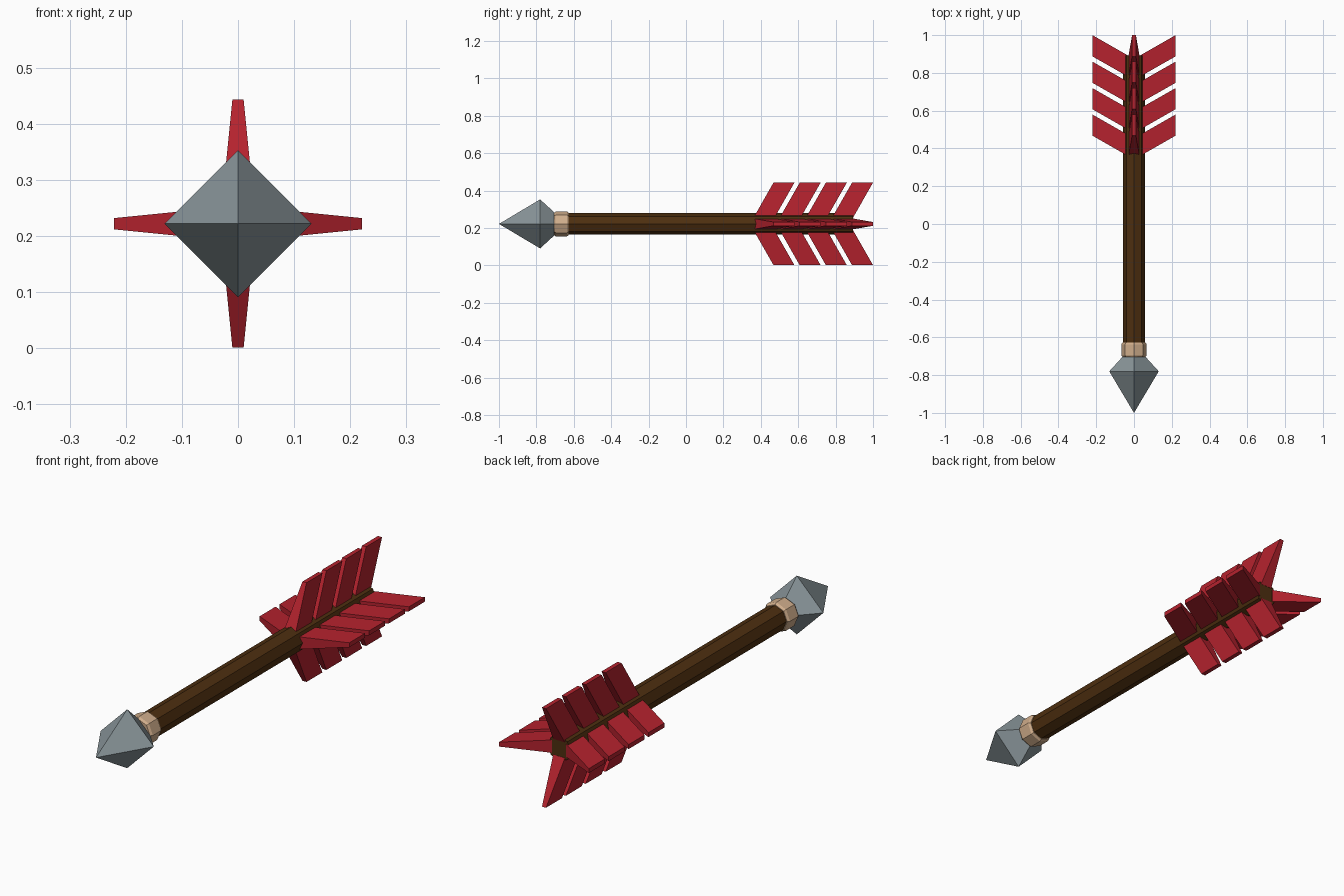
import bpy, bmesh, math
from mathutils import Matrix, Vector

if "Cube" in bpy.data.objects:
    bpy.data.objects.remove(bpy.data.objects["Cube"])

CZ = 0.222  # height of the arrow's axis


def material(name, rgb):
    m = bpy.data.materials.new(name)
    m.diffuse_color = (*rgb, 1)
    m.use_nodes = True
    m.node_tree.nodes["Principled BSDF"].inputs["Base Color"].default_value = m.diffuse_color
    return m


GREY = material("steel grey", (0.25, 0.30, 0.32))
TAN = material("binding tan", (0.63, 0.42, 0.26))
BROWN = material("wood brown", (0.075, 0.028, 0.005))
RED = material("feather red", (0.46, 0.016, 0.027))


def finish(name, bm, mat):
    bmesh.ops.recalc_face_normals(bm, faces=bm.faces)
    me = bpy.data.meshes.new(name)
    bm.to_mesh(me)
    bm.free()
    me.materials.append(mat)
    ob = bpy.data.objects.new(name, me)
    ob.location.z = CZ
    bpy.context.collection.objects.link(ob)
    return ob


def lathe(name, profile, sides, mat):
    """Faceted solid along y from (y, radius) pairs; radius 0 makes a tip."""
    bm = bmesh.new()
    rings = []
    for y, r in profile:
        if r == 0:
            rings.append([bm.verts.new((0, y, 0))] * sides)
        else:
            rings.append([bm.verts.new((r * math.cos(2 * math.pi * i / sides), y,
                                        r * math.sin(2 * math.pi * i / sides)))
                          for i in range(sides)])
    for a, b in zip(rings, rings[1:]):
        for i in range(sides):
            j = (i + 1) % sides
            bm.faces.new(list(dict.fromkeys((a[i], a[j], b[j], b[i]))))
    for ring in (rings[0], rings[-1]):
        if ring[0] is not ring[1]:
            bm.faces.new(ring)
    return finish(name, bm, mat)


# Head, binding and shaft
lathe("arrow_head", [(-1.0, 0), (-0.78, 0.131), (-0.70, 0.058)], 4, GREY)
lathe("binding", [(-0.705, 0.06), (-0.695, 0.067), (-0.637, 0.067), (-0.627, 0.06)], 8, TAN)
lathe("shaft", [(-0.70, 0.057), (0.893, 0.057)], 8, BROWN)

# Fletching: four swept, tapered vanes on each of four sides
R_IN, R_OUT, SWEEP, WIDTH = 0.035, 0.221, 0.57, 0.112
bm = bmesh.new()
for side in range(4):
    turn = Matrix.Rotation(side * math.pi / 2, 3, 'Y')
    for k in range(4):
        tip = 1.0 - 0.14 * k
        ends = []
        for r in (R_IN, R_OUT):
            back = tip - (R_OUT - r) * SWEEP
            t = 0.010 + (R_OUT - r) * 0.1  # half thickness
            ends.append([bm.verts.new(turn @ Vector(p)) for p in
                         ((-t, back - WIDTH, r), (t, back - WIDTH, r),
                          (t, back, r), (-t, back, r))])
        bm.faces.new(ends[0])
        bm.faces.new(ends[1])
        for i in range(4):
            j = (i + 1) % 4
            bm.faces.new((ends[0][i], ends[0][j], ends[1][j], ends[1][i]))
finish("fletching", bm, RED)
